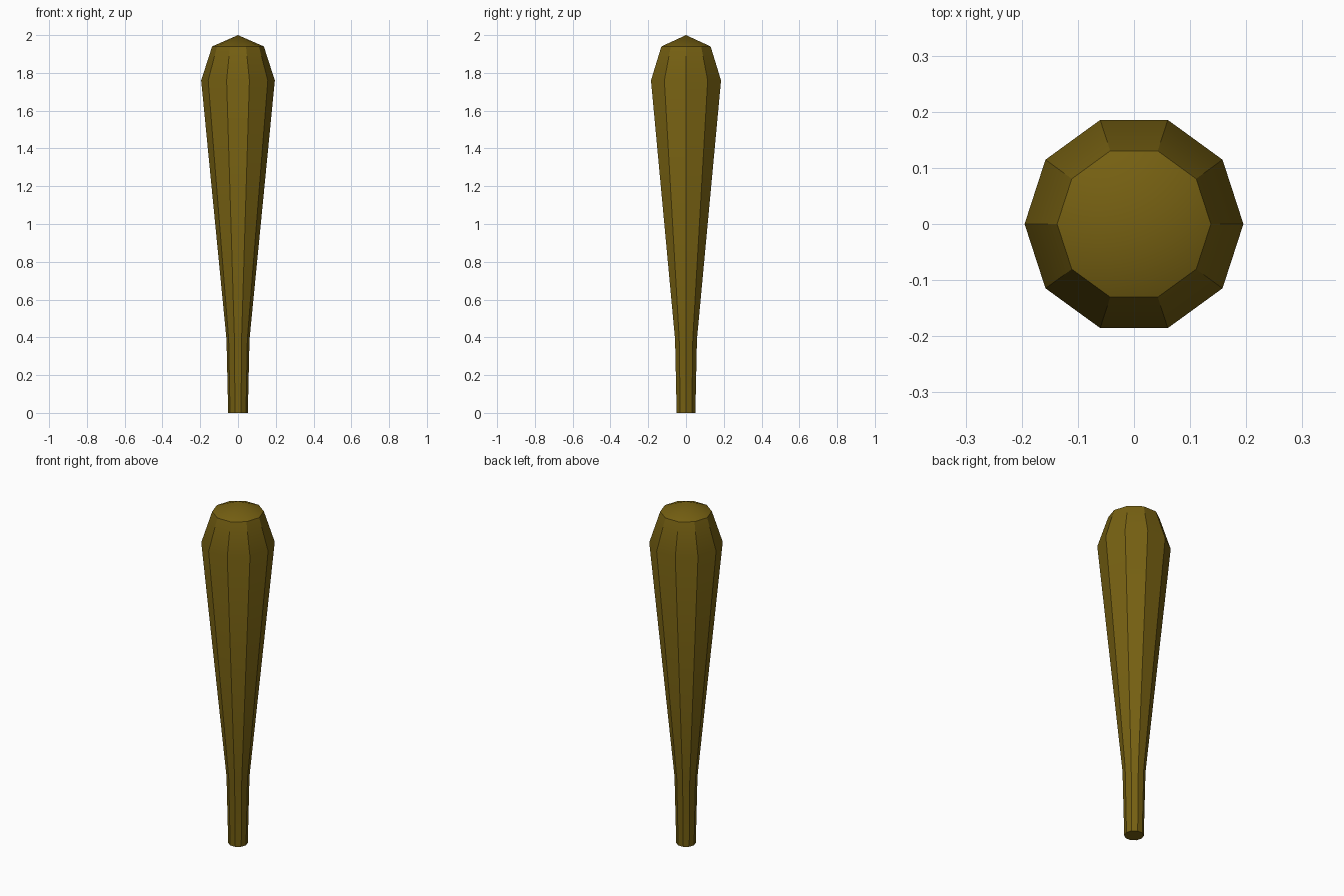
import bpy, bmesh
from math import cos, sin, tau, radians

if "Cube" in bpy.data.objects:
    bpy.data.objects.remove(bpy.data.objects["Cube"])

SIDES = 10
# (radius, height) from the grip end up to the rim of the head
PROFILE = [(0.052, 0.0), (0.061, 0.39), (0.195, 1.76), (0.137, 1.94)]
TIP_Z = 2.0

bm = bmesh.new()

# Ten-sided rings along the profile
rings = [[bm.verts.new((r * cos(tau * i / SIDES), r * sin(tau * i / SIDES), z))
          for i in range(SIDES)] for r, z in PROFILE]

# Side walls
for low, high in zip(rings, rings[1:]):
    for i in range(SIDES):
        j = (i + 1) % SIDES
        bm.faces.new((low[i], low[j], high[j], high[i]))

# Flat grip end and shallow pointed cap
bm.faces.new(rings[0][::-1])
tip = bm.verts.new((0, 0, TIP_Z))
for i in range(SIDES):
    bm.faces.new((rings[-1][i], rings[-1][(i + 1) % SIDES], tip))

mesh = bpy.data.meshes.new("club")
bm.to_mesh(mesh)
bm.free()
club = bpy.data.objects.new("club", mesh)
bpy.context.collection.objects.link(club)

# Olive brown wood
wood = bpy.data.materials.new("wood")
wood.diffuse_color = (0.18, 0.117, 0.006, 1)
wood.use_nodes = True
wood.node_tree.nodes["Principled BSDF"].inputs["Base Color"].default_value = wood.diffuse_color
mesh.materials.append(wood)

# Soft shading along the length, crisp lengthwise ridges
bpy.context.view_layer.objects.active = club
club.select_set(True)
bpy.ops.object.shade_smooth_by_angle(angle=radians(30))
